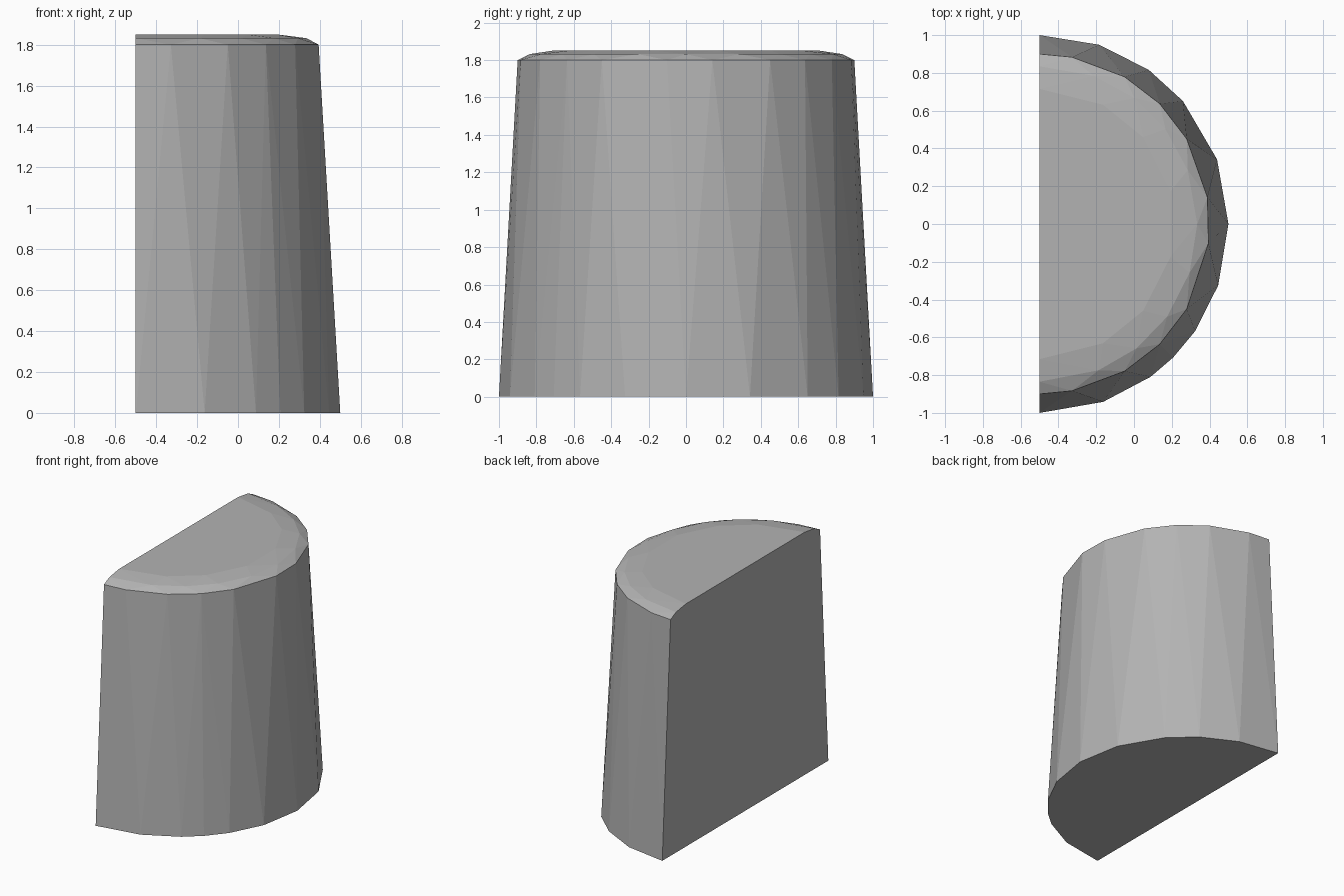
import bpy, bmesh, math

if "Cube" in bpy.data.objects:
    bpy.data.objects.remove(bpy.data.objects["Cube"])

grey = bpy.data.materials.new("plain grey")
grey.diffuse_color = (0.45, 0.45, 0.45, 1)
grey.use_nodes = True
grey.node_tree.nodes["Principled BSDF"].inputs["Base Color"].default_value = grey.diffuse_color

# Half-round rings: height, radius, angles in degrees around the flat side's middle
rings = [
    (0.0, 1.0, [-90, -70.3, -54, -45, -34.5, -19, 0, 20, 40.6, 54.7, 71.6, 90]),
    (1.8, 0.9, [-90, -79, -60, -45, -30, -6.5, 9, 30, 45, 60, 79, 90]),
    (1.832, 0.835, [-90, -68, -52, -36, -18, 0, 20, 37, 53, 70, 90]),
    (1.85, 0.715, [-90, -62, -40, -14, 14, 40, 62, 90]),
]

# Tapered half-round block with a softened top rim, skinned as a convex solid
bm = bmesh.new()
for z, r, angles in rings:
    for a in map(math.radians, angles):
        bm.verts.new((r * math.cos(a) - 0.5, r * math.sin(a), z))
bmesh.ops.convex_hull(bm, input=bm.verts[:])
bmesh.ops.dissolve_limit(bm, angle_limit=math.radians(0.5),
                         verts=bm.verts[:], edges=bm.edges[:])
bmesh.ops.recalc_face_normals(bm, faces=bm.faces[:])

mesh = bpy.data.meshes.new("half_round_block")
bm.to_mesh(mesh)
bm.free()
mesh.materials.append(grey)
block = bpy.data.objects.new("half_round_block", mesh)
bpy.context.collection.objects.link(block)
